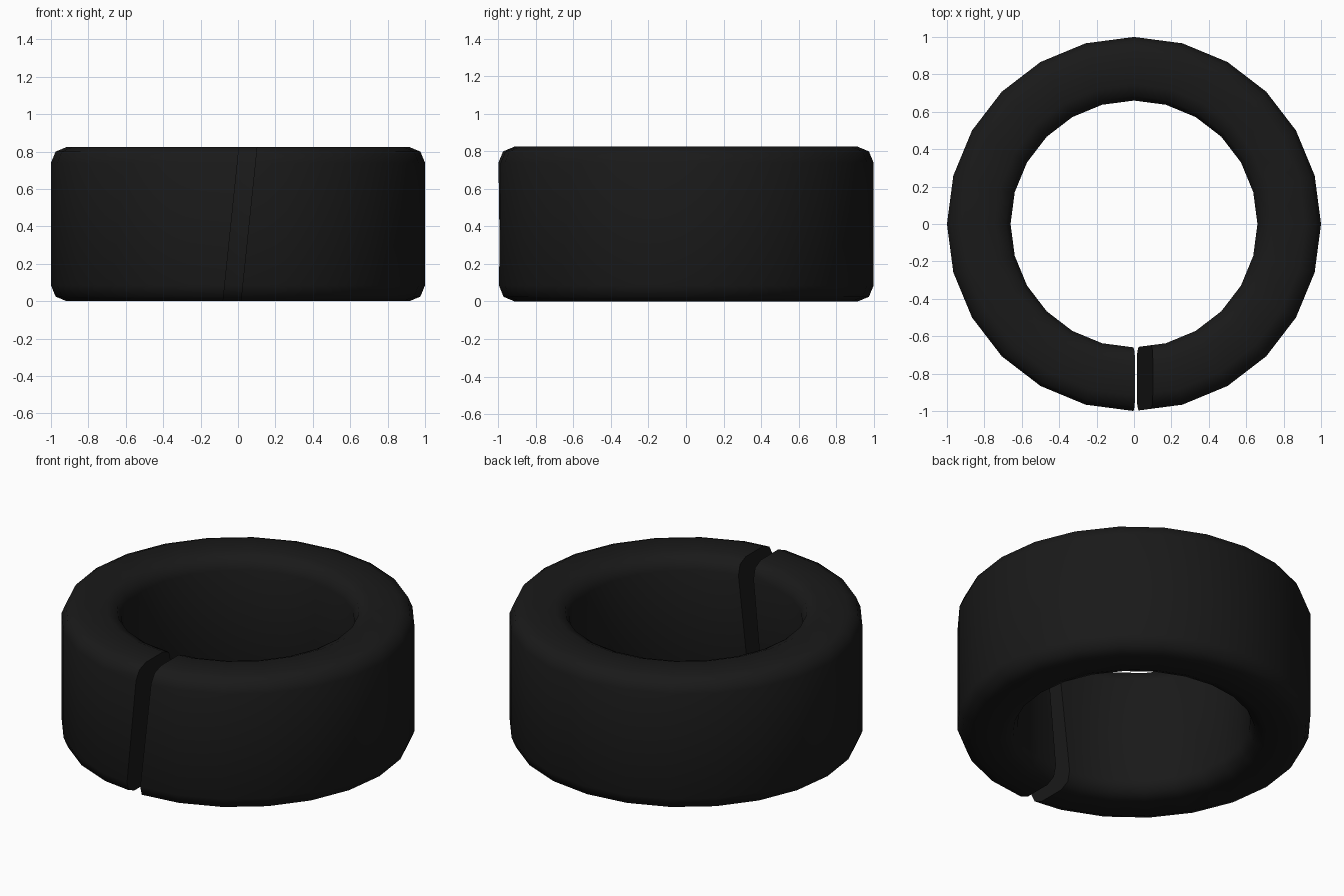
import bpy, bmesh
from math import sin, cos, pi, radians

if "Cube" in bpy.data.objects:
    bpy.data.objects.remove(bpy.data.objects["Cube"])

R_OUT, R_IN, H, BEVEL, SIDES = 1.0, 0.66, 0.825, 0.085, 24


def make_object(name, bm):
    bmesh.ops.recalc_face_normals(bm, faces=bm.faces)
    mesh = bpy.data.meshes.new(name)
    bm.to_mesh(mesh)
    bm.free()
    obj = bpy.data.objects.new(name, mesh)
    bpy.context.collection.objects.link(obj)
    return obj


# Cross-section: tall rectangle with two-segment rounded corners
profile = []
corners = [(R_OUT - BEVEL, BEVEL, -90), (R_OUT - BEVEL, H - BEVEL, 0),
           (R_IN + BEVEL, H - BEVEL, 90), (R_IN + BEVEL, BEVEL, 180)]
for cx, cz, start in corners:
    for step in range(3):
        a = radians(start + 45 * step)
        profile.append((cx + BEVEL * cos(a), cz + BEVEL * sin(a)))

# Ring body: profile swept around z
bm = bmesh.new()
loops = []
for i in range(SIDES):
    a = 2 * pi * i / SIDES
    loops.append([bm.verts.new((r * cos(a), r * sin(a), z)) for r, z in profile])
n = len(profile)
for i in range(SIDES):
    p, q = loops[i], loops[(i + 1) % SIDES]
    for j in range(n):
        k = (j + 1) % n
        bm.faces.new((p[j], q[j], q[k], p[k]))
ring = make_object("split_ring", bm)

# Slanted slot cutter through the front wall
bm = bmesh.new()
bmesh.ops.create_cube(bm, size=1)
for v in bm.verts:
    side, y, t = v.co
    z = H / 2 + t * 1.2
    v.co = (0.0105 + side * 0.095 + (z - H / 2) * 0.104, -0.8 + y * 0.8, z)
cutter = make_object("slot_cutter", bm)
cutter.hide_render = True

mod = ring.modifiers.new("slot", 'BOOLEAN')
mod.operation = 'DIFFERENCE'
mod.solver = 'EXACT'
mod.object = cutter
bpy.context.view_layer.objects.active = ring
ring.select_set(True)
bpy.ops.object.modifier_apply(modifier=mod.name)
bpy.data.objects.remove(cutter, do_unlink=True)

# Smooth body with sharp slot edges, black finish
bpy.ops.object.shade_smooth_by_angle(angle=radians(60))
black = bpy.data.materials.new("black")
black.diffuse_color = (0.01, 0.01, 0.01, 1)
black.use_nodes = True
black.node_tree.nodes["Principled BSDF"].inputs["Base Color"].default_value = black.diffuse_color
ring.data.materials.clear()
ring.data.materials.append(black)
